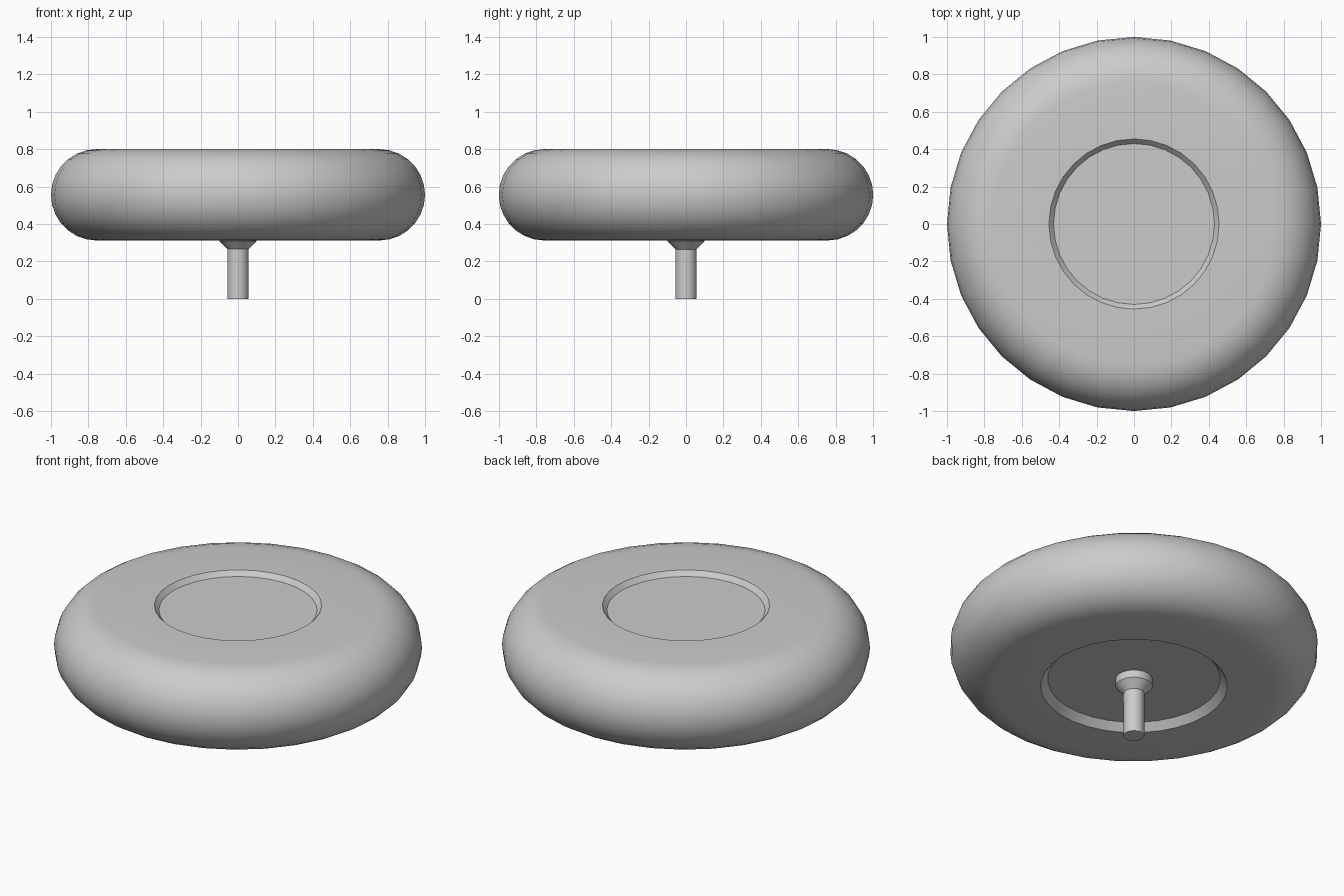
import bpy, bmesh, math

SEGMENTS = 32

cube = bpy.data.objects.get("Cube")
if cube:
    bpy.data.objects.remove(cube, do_unlink=True)

grey = bpy.data.materials.new("light grey")
grey.use_nodes = True
colour = (0.6, 0.6, 0.6, 1)
grey.diffuse_color = colour
grey.node_tree.nodes["Principled BSDF"].inputs["Base Color"].default_value = colour


def lathe(name, profile, closed=False):
    """Revolve (radius, height) points about z; open profiles get flat caps."""
    bm = bmesh.new()
    rings = []
    for r, z in profile:
        angles = [math.tau * i / SEGMENTS for i in range(SEGMENTS)]
        rings.append([bm.verts.new((r * math.cos(a), r * math.sin(a), z)) for a in angles])
    pairs = list(zip(rings, rings[1:]))
    if closed:
        pairs.append((rings[-1], rings[0]))
    else:
        bm.faces.new(rings[0])
        bm.faces.new(rings[-1])
    for low, high in pairs:
        for i in range(SEGMENTS):
            j = (i + 1) % SEGMENTS
            bm.faces.new((low[i], low[j], high[j], high[i]))
    bmesh.ops.recalc_face_normals(bm, faces=bm.faces)
    mesh = bpy.data.meshes.new(name)
    bm.to_mesh(mesh)
    bm.free()
    mesh.materials.append(grey)
    obj = bpy.data.objects.new(name, mesh)
    bpy.context.collection.objects.link(obj)
    bpy.ops.object.select_all(action="DESELECT")
    obj.select_set(True)
    bpy.context.view_layer.objects.active = obj
    bpy.ops.object.shade_smooth_by_angle(angle=math.radians(30))
    return obj


# Tyre: half-round tread, flat sides and a bevelled recess on each side
MID, HALF = 0.556, 0.244
HUB_LOW, HUB_HIGH = 0.355, 0.772
STEPS = 14
tread = []
for k in range(STEPS + 1):
    a = -math.pi / 2 + math.pi * k / STEPS
    tread.append((1 - HALF + HALF * math.cos(a), MID + HALF * math.sin(a)))
lathe("tyre", [(0.469, HUB_LOW), (0.507, MID - HALF)] + tread
      + [(0.455, MID + HALF), (0.43, HUB_HIGH)], closed=True)

# Hub filling the middle of the tyre
lathe("hub", [(0.469, HUB_LOW), (0.43, HUB_HIGH)])

# Axle with a flared collar against the hub
lathe("axle", [(0.056, 0), (0.056, 0.265), (0.1, 0.31), (0.1, HUB_LOW + 0.01)])
